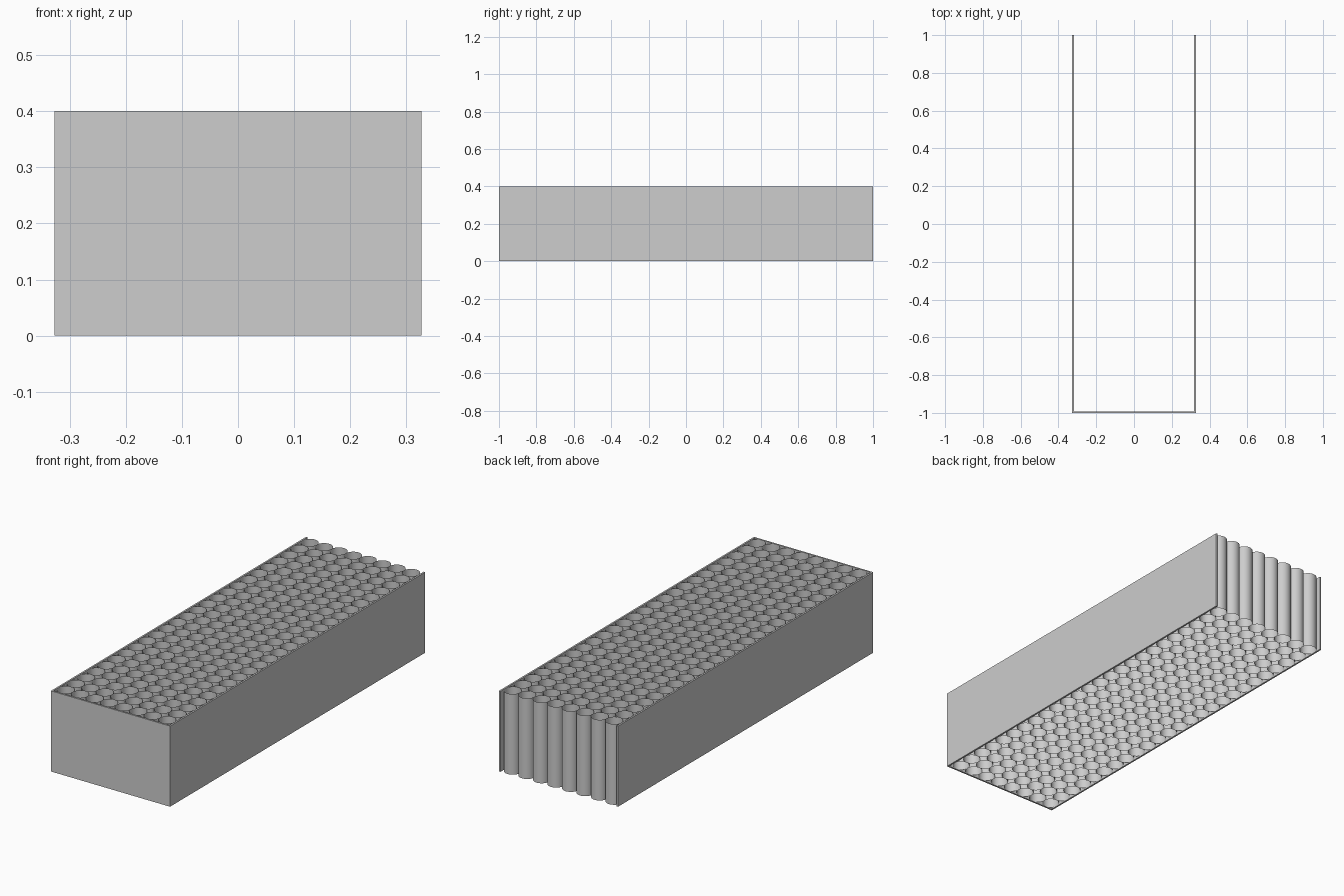
import bpy, bmesh
from mathutils import Matrix, Vector

cube = bpy.data.objects.get("Cube")
if cube:
    bpy.data.objects.remove(cube, do_unlink=True)

HEIGHT = 0.4
HALF_W, HALF_L = 0.327, 1.0
COLUMNS, ROWS = 8, 25
WALL = 0.0083
PITCH = (2 * HALF_L - WALL) / ROWS
RADIUS = PITCH / 2

grey = bpy.data.materials.new("mid grey")
grey.use_nodes = True
grey.diffuse_color = (0.61, 0.61, 0.61, 1)
grey.node_tree.nodes["Principled BSDF"].inputs["Base Color"].default_value = (0.61, 0.61, 0.61, 1)


def add_object(name, bm):
    mesh = bpy.data.meshes.new(name)
    bm.to_mesh(mesh)
    bm.free()
    mesh.materials.append(grey)
    obj = bpy.data.objects.new(name, mesh)
    bpy.context.collection.objects.link(obj)


# Casing: U-shaped wall, open at the back, top and bottom
bm = bmesh.new()
w, inner, front = HALF_W, HALF_W - WALL, WALL - HALF_L
outline = [(-w, -HALF_L), (w, -HALF_L), (w, HALF_L), (inner, HALF_L),
           (inner, front), (-inner, front), (-inner, HALF_L), (-w, HALF_L)]
base = bm.faces.new([bm.verts.new((x, y, 0)) for x, y in outline])
top = bmesh.ops.extrude_face_region(bm, geom=[base], use_keep_orig=True)["geom"]
bmesh.ops.translate(bm, vec=Vector((0, 0, HEIGHT)),
                    verts=[v for v in top if isinstance(v, bmesh.types.BMVert)])
bmesh.ops.recalc_face_normals(bm, faces=bm.faces)
add_object("casing", bm)

# Open thin tubes, packed in a square grid
bm = bmesh.new()
for row in range(ROWS):
    y = front + (row + 0.5) * PITCH
    for column in range(COLUMNS):
        x = (column - (COLUMNS - 1) / 2) * PITCH
        bmesh.ops.create_cone(bm, cap_ends=False, segments=32, radius1=RADIUS,
                              radius2=RADIUS, depth=HEIGHT,
                              matrix=Matrix.Translation((x, y, HEIGHT / 2)))
for face in bm.faces:
    face.smooth = True
add_object("packed_tubes", bm)
